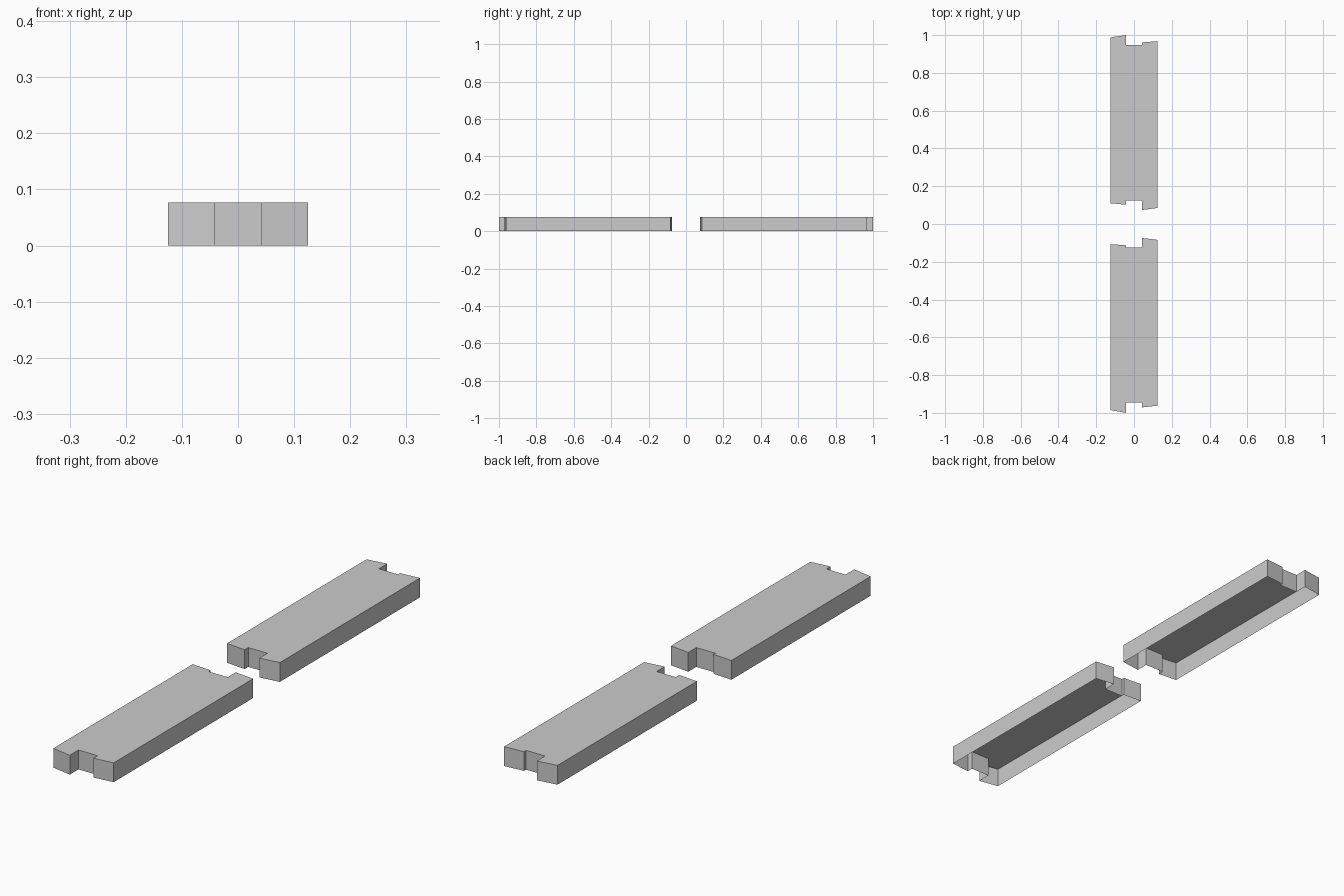
import bpy, bmesh

if "Cube" in bpy.data.objects:
    bpy.data.objects.remove(bpy.data.objects["Cube"])

HEIGHT = 0.077
W, N = 0.125, 0.042   # half width of plank, half width of end notch


def plank(name, left_end, right_end):
    """Open-bottomed plank; each end is (outer, inner, notch, inner, outer) y values."""
    xs = (-W, -N, -N, N, N, W)

    def edge(e):
        a, b, notch, c, d = e
        return list(zip(xs, (a, b, notch, notch, c, d)))

    outline = edge(left_end) + edge(right_end)[::-1]
    bm = bmesh.new()
    top = bm.faces.new([bm.verts.new((x, y, HEIGHT)) for x, y in outline])
    # Side walls dropped from the rim, underside left open
    ret = bmesh.ops.extrude_edge_only(bm, edges=list(top.edges))
    for v in ret["geom"]:
        if isinstance(v, bmesh.types.BMVert):
            v.co.z = 0
    bmesh.ops.recalc_face_normals(bm, faces=bm.faces)
    top.normal_update()
    if top.normal.z < 0:
        bmesh.ops.reverse_faces(bm, faces=bm.faces)
    mesh = bpy.data.meshes.new(name)
    bm.to_mesh(mesh)
    bm.free()
    obj = bpy.data.objects.new(name, mesh)
    bpy.context.collection.objects.link(obj)
    return obj


# Broken plank ends, left to right along x
plank("front_plank",
      (-0.985, -1.0, -0.945, -0.971, -0.962),
      (-0.107, -0.113, -0.125, -0.074, -0.084))
plank("back_plank",
      (0.11, 0.102, 0.125, 0.074, 0.085),
      (0.988, 1.0, 0.948, 0.961, 0.968))
